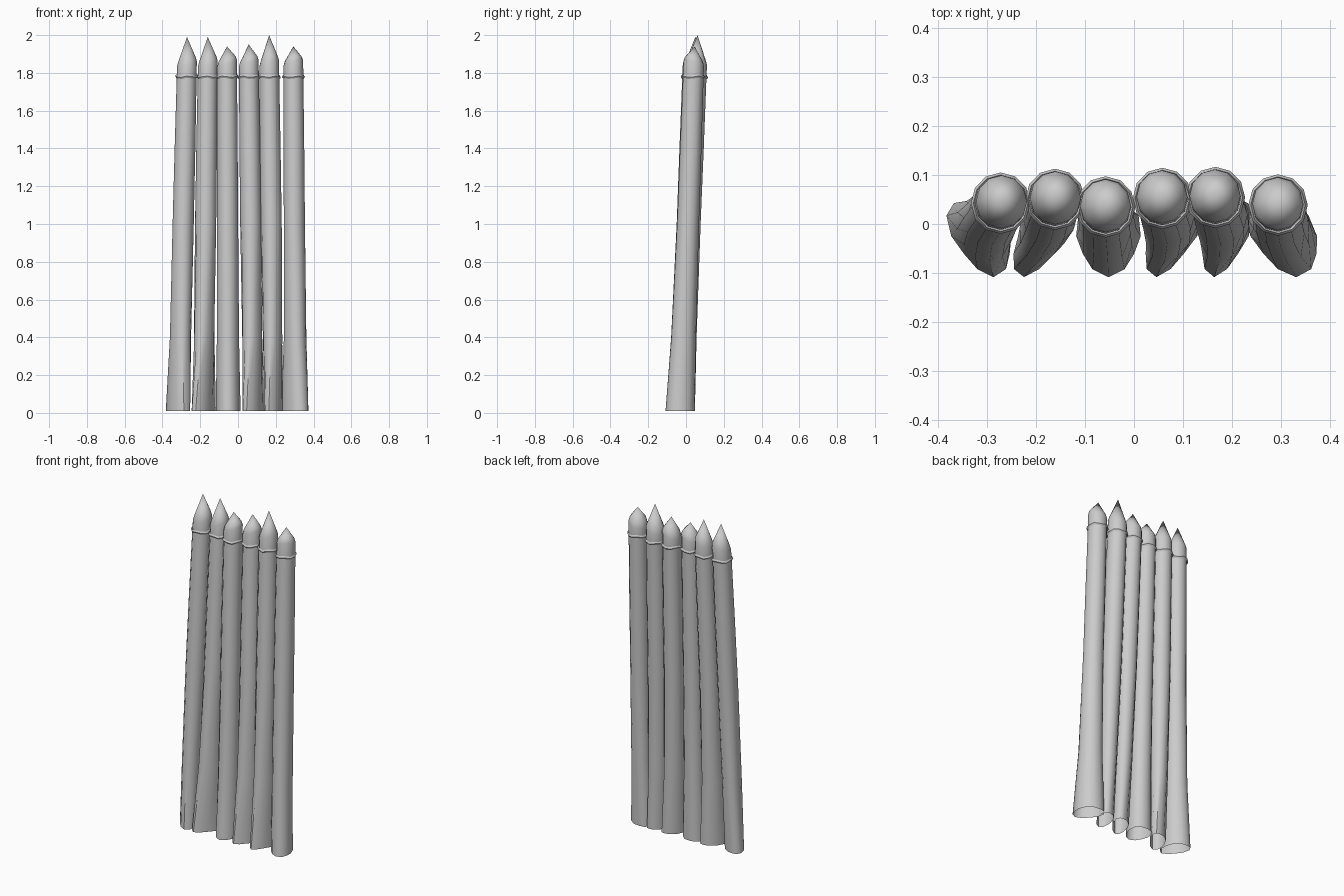
import bpy, math
from mathutils import Vector

if "Cube" in bpy.data.objects:
    bpy.data.objects.remove(bpy.data.objects["Cube"])

N = 12
LEVELS = [0.01, 0.4, 1.0, 1.4, 1.78, 1.85]

# head x, foot x, foot half width, foot skew, depth shift of head, tip height
STAKES = [
    (-.27, -.314, .065, .028, -.002, 1.99),
    (-.16, -.185, .065, -.04, .006, 1.99),
    (-.058, -.052, .066, 0, -.01, 1.94),
    (.057, .08, .06, -.035, .008, 1.95),
    (.165, .188, .052, -.025, .01, 2.0),
    (.293, .305, .073, .026, -.006, 1.94),
]


def build(name, verts, faces, angle):
    mesh = bpy.data.meshes.new(name)
    mesh.from_pydata(verts, [], faces)
    obj = bpy.data.objects.new(name, mesh)
    bpy.context.collection.objects.link(obj)
    bpy.ops.object.select_all(action='DESELECT')
    obj.select_set(True)
    bpy.context.view_layer.objects.active = obj
    bpy.ops.object.shade_smooth_by_angle(angle=math.radians(angle))


def strip(a, b):
    return [(a + i, a + (i + 1) % N, b + (i + 1) % N, b + i) for i in range(N)]


def trunk_ring(z, head_x, foot_x, foot_r, skew, shift):
    """Section that leans back with height and flares into a skewed foot."""
    t = z / LEVELS[-1]
    flare = max(0, 1 - z) ** 2
    r = 0.052 + 0.004 * math.sin(math.pi * t)
    rx = r + (math.sqrt(foot_r ** 2 - skew ** 2) - r) * flare
    ry = r + 0.002 + 0.024 * flare
    ring = []
    for i in range(N):
        a = math.tau * i / N
        corner = 1 + 0.08 * flare * math.cos(3 * (a + math.pi / 2))
        x = rx * math.cos(a) * corner - skew * flare * math.sin(a)
        y = ry * math.sin(a) * corner
        ring.append(Vector((foot_x + (head_x - foot_x) * t + x,
                            -0.025 + 0.039 * z + shift * t + y, z)))
    return ring


for k, (*shape, tip_z) in enumerate(STAKES, 1):
    rings = [trunk_ring(z, *shape) for z in LEVELS]
    # slanted cut where the sharpening starts, then a rounded shoulder
    for i, v in enumerate(rings[-1]):
        v.z += 0.018 * math.sin(math.tau * i / N + 0.5 + k * 0.3)
    c = sum(rings[-1], Vector()) / N
    rings.append([c + (v - c) * 0.88 + Vector((0, 0, 0.022)) for v in rings[-1]])

    # stake, open underneath, with a sharpened tip
    verts = [v for r in rings for v in r] + [Vector((c.x, c.y + 0.004, tip_z))]
    last = len(rings) - 1
    faces = [f for j in range(last) for f in strip(j * N, (j + 1) * N)]
    faces += [(last * N + i, last * N + (i + 1) % N, len(verts) - 1) for i in range(N)]
    build(f"stake_{k}", verts, faces, 50)

    # thin cord tied round the stake
    neck = rings[4]
    c = sum(neck, Vector()) / N
    verts = []
    for out, dz in [(-.003, 0), (.003, -.009), (.008, 0), (.003, .009)]:
        for i, v in enumerate(neck):
            wave = 0.004 * math.sin(i * 2.1 + k)
            verts.append(v + (v - c).normalized() * out + Vector((0, 0, dz + wave)))
    faces = [f for s in range(4) for f in strip(s * N, (s + 1) % 4 * N)]
    build(f"cord_{k}", verts, faces, 40)
